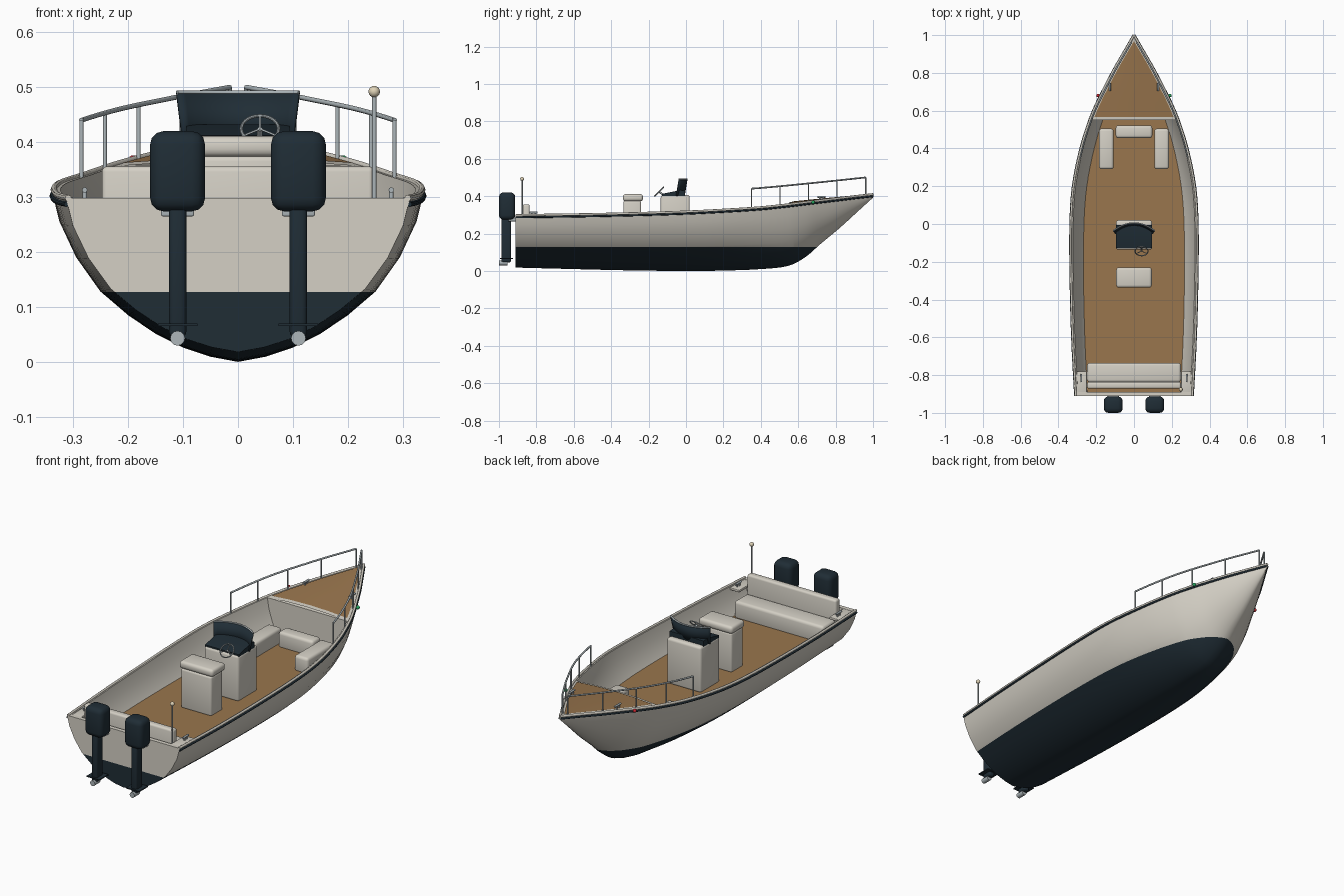
import bpy, bmesh, math
from mathutils import Vector

if "Cube" in bpy.data.objects:
    bpy.data.objects.remove(bpy.data.objects["Cube"])

def mat(name, c):
    m = bpy.data.materials.new(name)
    m.diffuse_color = (*c, 1)
    m.use_nodes = True
    m.node_tree.nodes["Principled BSDF"].inputs["Base Color"].default_value = m.diffuse_color
    return m

LIGHT = mat("gelcoat", (.66, .63, .56))
NAVY = mat("navy", (.014, .026, .036))
TEAK = mat("teak", (.32, .18, .075))
STEEL = mat("steel", (.42, .47, .49))
RED = mat("red", (.6, .02, .03))
GREEN = mat("green", (.02, .4, .12))
CREAM = mat("cream", (.75, .66, .48))

def finish(ob, *mats, angle=35):
    for m in mats:
        ob.data.materials.append(m)
    bpy.ops.object.select_all(action='DESELECT')
    ob.select_set(True)
    bpy.context.view_layer.objects.active = ob
    bpy.ops.object.shade_smooth_by_angle(angle=math.radians(angle))
    return ob

def from_bm(name, bm, *mats, angle=35):
    bmesh.ops.recalc_face_normals(bm, faces=bm.faces)
    me = bpy.data.meshes.new(name)
    bm.to_mesh(me)
    bm.free()
    ob = bpy.data.objects.new(name, me)
    bpy.context.collection.objects.link(ob)
    return finish(ob, *mats, angle=angle)

def loft(rows, closed=False, caps=False):
    bm = bmesh.new()
    vs = [[bm.verts.new(p) for p in r] for r in rows]
    n = len(rows[0])
    for a, b in zip(vs, vs[1:]):
        for i in range(n if closed else n - 1):
            j = (i + 1) % n
            bm.faces.new((a[i], a[j], b[j], b[i]))
    if caps:
        bm.faces.new(vs[0])
        bm.faces.new(vs[-1])
    return bm

def box(name, x, y, z, m, r=0.01, seg=3):
    bm = bmesh.new()
    bmesh.ops.create_cube(bm, size=1)
    for v in bm.verts:
        for k, (lo, hi) in enumerate((x, y, z)):
            v.co[k] = lo if v.co[k] < 0 else hi
    if r:
        bmesh.ops.bevel(bm, geom=bm.edges[:], offset=r, segments=seg, profile=.5, affect='EDGES')
    return from_bm(name, bm, m)

def tube(name, pts, r, m, res=2):
    cu = bpy.data.curves.new(name, 'CURVE')
    cu.dimensions = '3D'
    cu.bevel_depth, cu.bevel_resolution, cu.use_fill_caps = r, res, True
    sp = cu.splines.new('POLY')
    sp.points.add(len(pts) - 1)
    for q, p in zip(sp.points, pts):
        q.co = (*p, 1)
    cu.materials.append(m)
    ob = bpy.data.objects.new(name, cu)
    bpy.context.collection.objects.link(ob)

def ball(name, p, r, m):
    bpy.ops.mesh.primitive_uv_sphere_add(segments=16, ring_count=8, radius=r, location=p)
    bpy.context.object.name = name
    finish(bpy.context.object, m)

# Hull stations: y, half beam, sheer height, keel height
KEYS = [(-.91, .313, .298, .018), (-.6, .329, .302, .01), (-.3, .337, .308, .003), (0, .338, .317, 0),
        (.2, .325, .327, .002), (.4, .285, .34, .01), (.55, .238, .356, .028), (.64, .2, .367, .075),
        (.72, .16, .377, .145), (.82, .108, .389, .228), (.91, .056, .4, .31), (1, .004, .41, .392)]
PROF = [(0, 0), (.15, .03), (.29, .08), (.44, .16), (.59, .27), (.74, .41), (.87, .61), (.96, .82), (1, 1)]

def smooth(keys, n):
    out = []
    for i in range(len(keys) - 1):
        a, b, c, d = (Vector(keys[max(0, min(len(keys) - 1, i + k))]) for k in (-1, 0, 1, 2))
        for s in range(n):
            t = s / n
            # scale tangents by y spacing so uneven stations stay smooth
            h = c[0] - b[0]
            m0 = (c - a) * (h / (c[0] - a[0]))
            m1 = (d - b) * (h / (d[0] - b[0]))
            out.append(b * (2*t**3 - 3*t*t + 1) + m0 * (t**3 - 2*t*t + t)
                       + c * (3*t*t - 2*t**3) + m1 * (t**3 - t*t))
    return out + [Vector(keys[-1])]

ST = smooth(KEYS, 4)

def lerp(table, v, k):
    for a, b in zip(table, table[1:]):
        if v <= b[0]:
            break
    return a[k] + (b[k] - a[k]) * (v - a[0]) / (b[0] - a[0])

def st(y):
    return [lerp(ST, y, k) for k in (1, 2, 3)]

def section(y, t=0.0, lift=0.0):
    w, top, keel = st(y)
    half = [(max(p * w - t, p * w * .2), y, keel + q * (top - keel) + lift * (1 - q)) for p, q in PROF]
    return [(-x, yy, z) for x, yy, z in half[:0:-1]] + half

def inner(y, z):
    w, top, keel = st(y)
    q = max(0, (z - keel) / (top - keel))
    return w * lerp([(b, a) for a, b in PROF], q, 1) - .012

# Hull shell with navy bottom
bm = loft([section(s[0]) + section(s[0], .016, .012)[::-1] for s in ST], closed=True, caps=True)
WL = .127
def paint(bm):
    bmesh.ops.bisect_plane(bm, geom=bm.verts[:] + bm.edges[:] + bm.faces[:],
                           plane_co=(0, 0, WL), plane_no=(0, 0, 1))
    for f in bm.faces:
        f.material_index = int(f.calc_center_median().z < WL)
paint(bm)
from_bm("hull", bm, LIGHT, NAVY)

# Transom and bow bulkhead
bm = loft([section(-.911), [(x, -.89, z) for x, y, z in section(-.911)]], closed=True, caps=True)
paint(bm)
from_bm("transom", bm, LIGHT, NAVY)
from_bm("bow_bulkhead", loft([section(.55, .008), section(.57, .008)], closed=True, caps=True), LIGHT)

# Cockpit floor
ys = [-.895 + i * 1.455 / 24 for i in range(25)]
from_bm("cockpit_floor", loft([[(-inner(y, .18), y, .18), (inner(y, .18), y, .18)] for y in ys]), TEAK)

# Cambered foredeck with teak panel
def deck(name, y0, y1, inset, lift, m):
    rows = []
    for i in range(13):
        y = y0 + (y1 - y0) * i / 12
        w, top, _ = st(y)
        h = max(w - inset, .001)
        rows.append([(h * u, y, top + lift + .05 * w * (1 - (u * h / w) ** 2))
                     for u in (-1, -.5, 0, .5, 1)])
    from_bm(name, loft(rows), m)
deck("foredeck", .55, .998, .002, -.001, LIGHT)
deck("foredeck_teak", .567, .965, .022, .002, TEAK)

for s, side in ((-1, "left"), (1, "right")):
    # Gunwale cap and rub rail
    tube("gunwale_" + side, [(s * (k[1] - .004), k[0], k[2]) for k in ST], .006, LIGHT)
    tube("rub_rail_" + side, [(s * (k[1] - .001), k[0], k[2] - .011) for k in ST], .005, NAVY)
    # Bow rail with posts
    def rail(y):
        return (s * max(st(y)[0] - .012, .008), y, .44 + .06 * ((y - .35) / .61) ** 1.1)
    tube("bow_rail_" + side, [rail(.35 + .61 * i / 16) for i in range(17)], .0045, STEEL)
    for i in range(5):
        p = rail(.35 + .61 * i / 4)
        tube("rail_post_" + side, [(p[0], p[1], st(p[1])[1] - .002), p], .0038, STEEL)
    # Cleats and navigation lights
    for x, y, z in ((.279, -.815, .313), (.128, .725, .396)):
        tube("cleat_" + side, [(s * x, y - .022, z), (s * x, y + .022, z)], .005, STEEL)
        for d in (-.009, .009):
            tube("cleat_foot_" + side, [(s * x, y + d, z - .018), (s * x, y + d, z)], .004, STEEL)
    if s:
        box("stern_corner_" + side, sorted((s * .25, s * .302)), (-.9, -.78), (.285, .297), LIGHT, .003)
    ball("nav_light_" + side, (s * .191, .68, .367), .009, GREEN if s > 0 else RED)
    # Bow side seats
    box("bow_seat_" + side, sorted((s * .108, s * .185)), (.29, .505), (.17, .255), LIGHT, .014)
    # Outboard motor
    c = s * .11
    box("motor_cowl_" + side, (c - .05, c + .05), (-1, -.913), (.274, .42), NAVY, .024)
    box("motor_leg_" + side, (c - .016, c + .016), (-.987, -.935), (.045, .285), NAVY, .01)
    box("motor_plate_" + side, (c - .036, c + .036), (-.995, -.925), (.065, .07), NAVY, 0)
    box("motor_bracket_" + side, (c - .03, c + .03), (-.95, -.905), (.265, .285), STEEL, .003)
    tube("motor_gearcase_" + side, [(c, -.999, .043), (c, -.955, .043)], .0135, STEEL, 4)

# Forward and stern seating
box("bow_seat_middle", (-.097, .097), (.455, .522), (.17, .255), LIGHT, .014)
box("stern_seat", (-.248, .248), (-.838, -.735), (.17, .262), LIGHT, .014)
box("stern_backrest", (-.248, .248), (-.872, -.836), (.18, .356), LIGHT, .01)

# Leaning post
box("leaning_post", (-.085, .085), (-.335, -.24), (.175, .375), LIGHT, .01)
box("leaning_post_cushion", (-.094, .094), (-.337, -.23), (.373, .411), LIGHT, .014)

# Helm console, dash, wheel
box("console", (-.096, .096), (-.135, .02), (.175, .406), LIGHT, .012)
dash = [(-.128, .4), (-.128, .412), (-.03, .432), (-.005, .43), (-.005, .4)]
from_bm("dash", loft([[(x, y, z) for y, z in dash] for x in (-.094, .094)], closed=True, caps=True), NAVY)
bpy.ops.mesh.primitive_torus_add(major_radius=.034, minor_radius=.003, major_segments=28, minor_segments=8,
                                 location=(.04, -.144, .424), rotation=(math.radians(45), 0, 0))
bpy.context.object.name = "steering_wheel"
finish(bpy.context.object, STEEL)
tube("steering_column", [(.04, -.144, .424), (.04, -.115, .4)], .005, STEEL)
for a in (90, 210, 330):
    u, v = .034 * math.cos(math.radians(a)), .024 * math.sin(math.radians(a))
    tube("wheel_spoke", [(.04, -.144, .424), (.04 + u, -.144 + v, .424 + v)], .002, STEEL)

# Curved windscreen with top trim
us = [i / 8 - 1 for i in range(17)]
rows = [[(w * u, y0 + .042 * (1 - u * u), z) for u in us]
        for w, y0, z in ((.1, -.052, .4), (.111, -.037, .49))]
screen = from_bm("windscreen", loft(rows), NAVY)
mod = screen.modifiers.new("thickness", 'SOLIDIFY')
mod.thickness, mod.offset = .006, 0
tube("windscreen_trim", rows[1], .004, STEEL)

# Antenna with light
tube("antenna", [(.248, -.876, .29), (.248, -.876, .485)], .004, STEEL)
ball("antenna_light", (.248, -.876, .492), .0105, CREAM)
